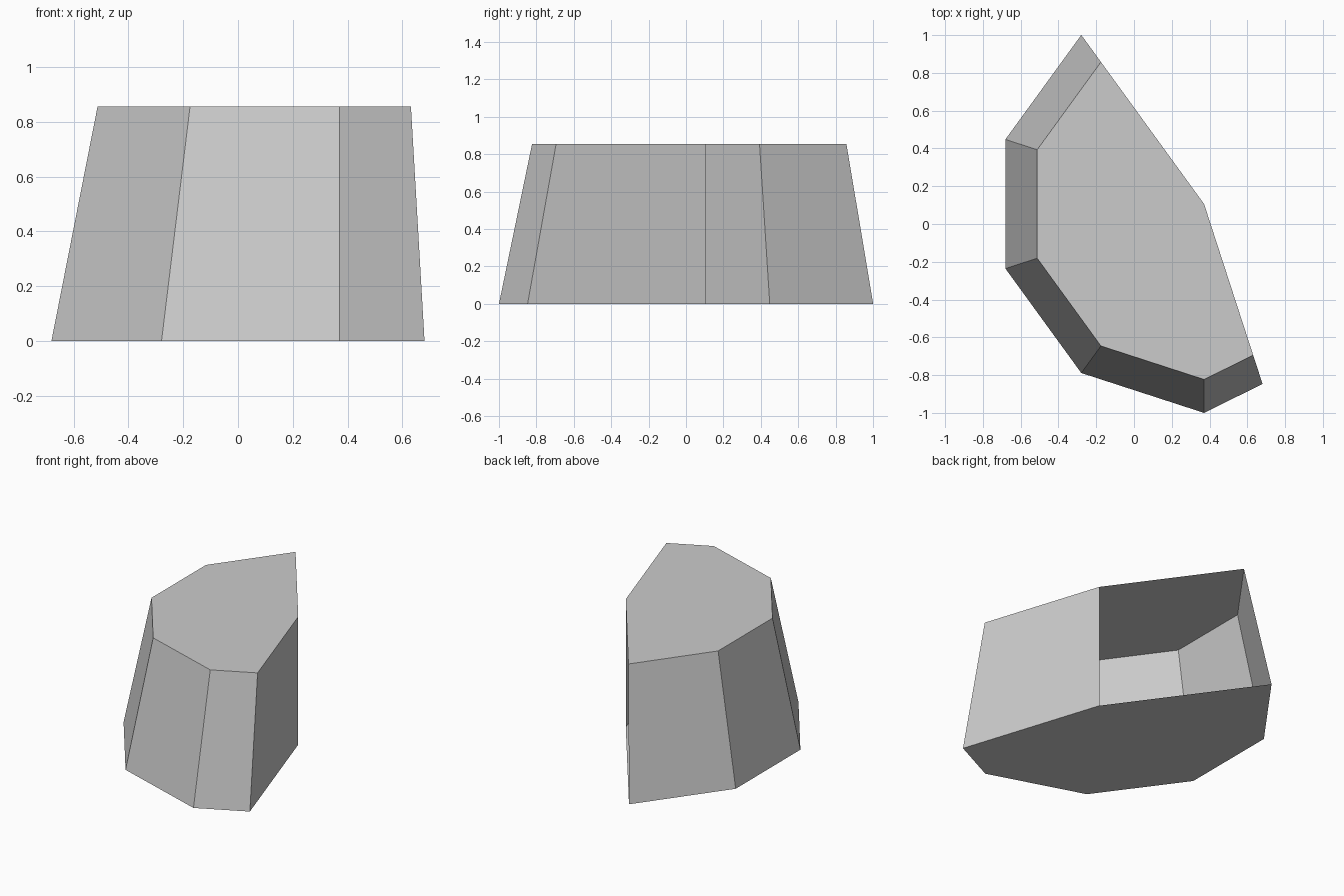
import bpy, bmesh
from math import cos, sin, radians

cube = bpy.data.objects.get("Cube")
if cube:
    bpy.data.objects.remove(cube, do_unlink=True)

# Plain grey material
grey = bpy.data.materials.new("light_grey")
grey.use_nodes = True
colour = (0.6, 0.6, 0.6, 1)
grey.diffuse_color = colour
grey.node_tree.nodes["Principled BSDF"].inputs["Base Color"].default_value = colour

# Half of a tapered ten-sided block, fanned around a vertical hub edge
HUB = (0.371, 0.106)
RADIUS, END_RADIUS, HEIGHT, TAPER = 1.106, 1.002, 0.855, 0.84
rim = [(RADIUS, a) for a in range(126, 271, 36)] + [(END_RADIUS, 288)]

bm = bmesh.new()


def ring(scale, z):
    points = [(0, 0)] + rim
    return [bm.verts.new((HUB[0] + scale * r * cos(radians(a)),
                          HUB[1] + scale * r * sin(radians(a)), z))
            for r, a in points]


base = ring(1, 0)
top = ring(TAPER, HEIGHT)
bm.faces.new(reversed(base))
bm.faces.new(top)

# Outer walls and the straight wall back to the hub; the other straight side is open
count = len(base)
for i in range(1, count):
    j = (i + 1) % count
    bm.faces.new((base[i], base[j], top[j], top[i]))

mesh = bpy.data.meshes.new("open_block")
bm.to_mesh(mesh)
bm.free()
mesh.materials.append(grey)
block = bpy.data.objects.new("open_block", mesh)
bpy.context.collection.objects.link(block)
